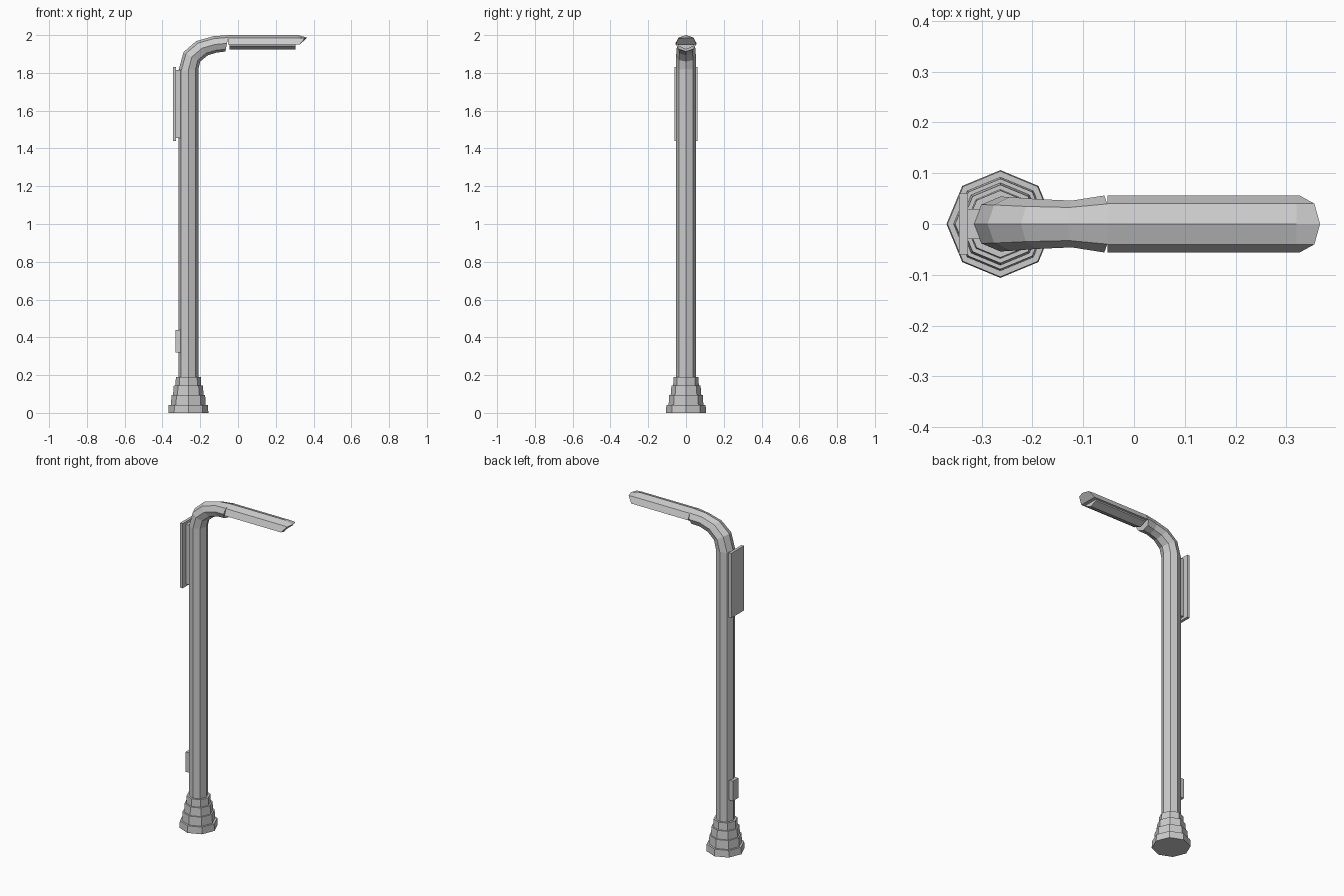
import bpy, bmesh, math
from mathutils import Vector

if "Cube" in bpy.data.objects:
    bpy.data.objects.remove(bpy.data.objects["Cube"])

CX = -0.263  # pole axis


def make_loft(name, rings):
    """Skin a list of equal-length rings and cap both ends."""
    bm = bmesh.new()
    vr = [[bm.verts.new(p) for p in r] for r in rings]
    n = len(vr[0])
    for a, b in zip(vr, vr[1:]):
        for i in range(n):
            j = (i + 1) % n
            bm.faces.new((a[i], a[j], b[j], b[i]))
    bm.faces.new(vr[0])
    bm.faces.new(vr[-1])
    bmesh.ops.recalc_face_normals(bm, faces=bm.faces)
    me = bpy.data.meshes.new(name)
    bm.to_mesh(me)
    bm.free()
    ob = bpy.data.objects.new(name, me)
    bpy.context.collection.objects.link(ob)
    return ob


def oct_ring(outer, inner, w):
    """Octagon spanning outer to inner (x, z) points with half-width w in y."""
    o = Vector((outer[0], 0, outer[1]))
    i = Vector((inner[0], 0, inner[1]))
    c, u = (o + i) / 2, (o - i) / 2
    return [c + u * math.cos(k * math.pi / 4) + Vector((0, w, 0)) * math.sin(k * math.pi / 4)
            for k in range(8)]


def flat_ring(r, z):
    return oct_ring((CX - r, z), (CX + r, z), r)


def box(name, x0, x1, w, z0, z1):
    return make_loft(name, [[(x, -w, z0), (x, w, z0), (x, w, z1), (x, -w, z1)] for x in (x0, x1)])


# Stepped octagonal foot
steps = [(0.106, 0.104, 0.0, 0.042), (0.092, 0.089, 0.042, 0.095),
         (0.081, 0.077, 0.095, 0.145), (0.068, 0.066, 0.145, 0.19)]
foot = []
for r0, r1, z0, z1 in steps:
    foot += [flat_ring(r0, z0), flat_ring(r1, z1)]
make_loft("stepped_foot", foot)

# Pole and curved neck: outer point, inner point, half-width
neck = [((-0.316, 0.18), (-0.21, 0.18), 0.054),
        ((-0.316, 1.81), (-0.21, 1.82), 0.054),
        ((-0.288, 1.91), (-0.20, 1.86), 0.053),
        ((-0.222, 1.968), (-0.16, 1.893), 0.049),
        ((-0.13, 1.994), (-0.115, 1.907), 0.046),
        ((-0.05, 2.0), (-0.067, 1.913), 0.056)]
make_loft("pole_and_neck", [oct_ring(*s) for s in neck])

# Lamp head: upper half of an octagon with a slanted tip
prof = [(-0.056, 1.95), (-0.04, 1.986), (0, 2.0), (0.04, 1.986), (0.056, 1.95)]
start = [(-0.052, y, z) for y, z in prof]
body = [(0.32, y, z) for y, z in prof]
tip = [(0.326, -0.056, 1.95), (0.355, -0.04, 1.984), (0.366, 0, 1.986),
       (0.355, 0.04, 1.984), (0.326, 0.056, 1.95)]
make_loft("lamp_head", [start, body, tip])

# Light strip under the head, shallow V section
strip = [(-0.042, 1.951), (-0.042, 1.942), (0, 1.924), (0.042, 1.942), (0.042, 1.951)]
make_loft("light_strip", [[(x, y, z) for y, z in strip] for x in (-0.045, 0.305)])

# Rear panel with its mount, and the service hatch low on the pole
box("rear_panel", -0.344, -0.327, 0.06, 1.44, 1.83)
box("panel_mount", -0.328, -0.29, 0.03, 1.455, 1.815)
box("service_hatch", -0.331, -0.295, 0.026, 0.32, 0.44)
